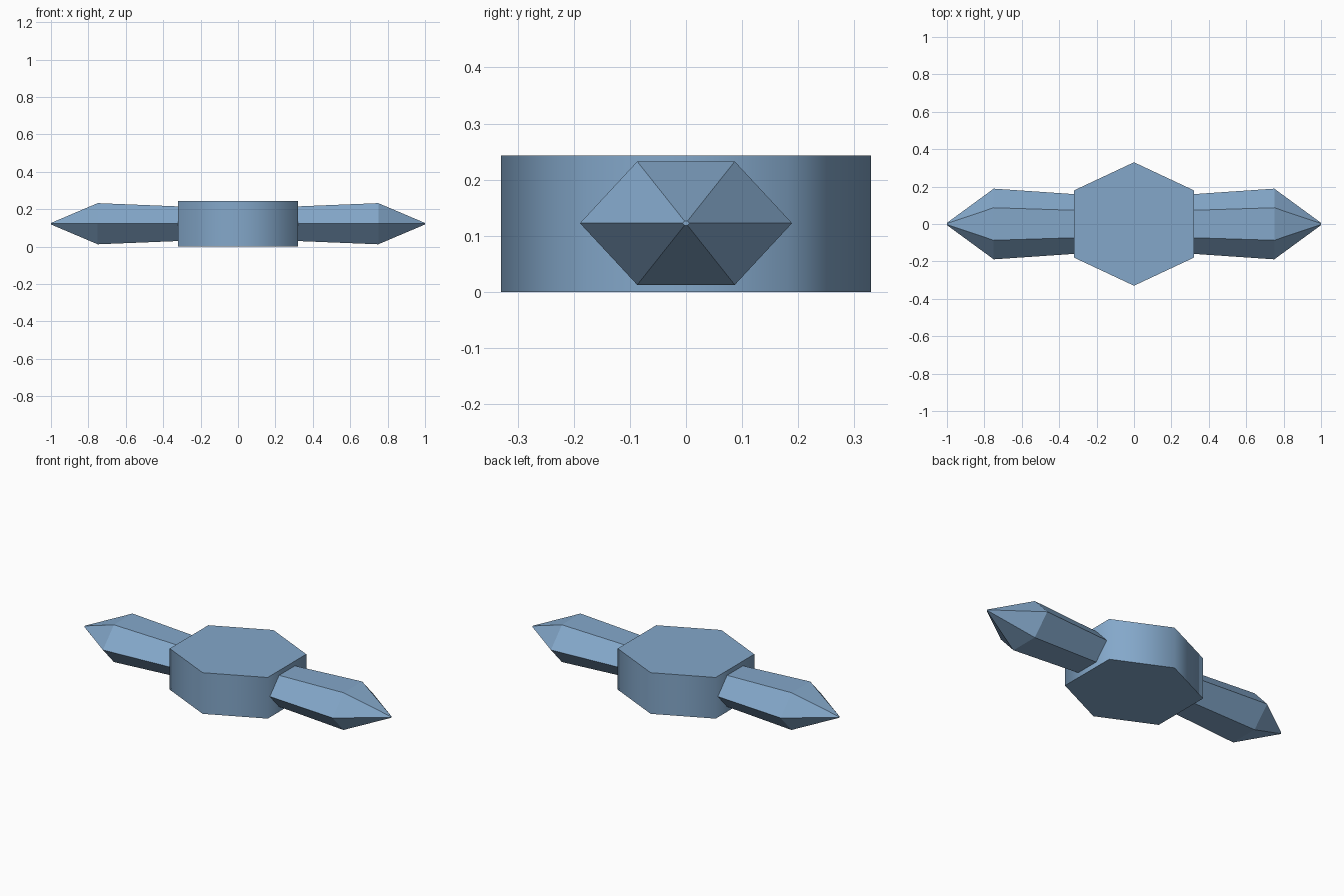
import bpy, bmesh

if "Cube" in bpy.data.objects:
    bpy.data.objects.remove(bpy.data.objects["Cube"])

MID_Z = 0.1225

blue = bpy.data.materials.new("steel blue")
blue.diffuse_color = (0.23, 0.39, 0.59, 1.0)
blue.use_nodes = True
blue.node_tree.nodes["Principled BSDF"].inputs["Base Color"].default_value = blue.diffuse_color


def loft(name, rings):
    """Skin a row of equal-sized point rings and cap both ends."""
    bm = bmesh.new()
    loops = [[bm.verts.new(p) for p in ring] for ring in rings]
    n = len(loops[0])
    for a, b in zip(loops, loops[1:]):
        for i in range(n):
            j = (i + 1) % n
            bm.faces.new((a[i], a[j], b[j], b[i]))
    bm.faces.new(loops[0])
    bm.faces.new(loops[-1])
    bmesh.ops.recalc_face_normals(bm, faces=bm.faces)
    mesh = bpy.data.meshes.new(name)
    bm.to_mesh(mesh)
    bm.free()
    mesh.materials.append(blue)
    obj = bpy.data.objects.new(name, mesh)
    bpy.context.collection.objects.link(obj)
    return obj


# Hexagonal hub: smooth side wall, flat caps
outline = [(0, -0.33), (0.32, -0.18), (0.32, 0.18),
           (0, 0.33), (-0.32, 0.18), (-0.32, -0.18)]
hub = loft("hub", [[(x, y, z) for x, y in outline] for z in (0, 0.243)])
for poly in hub.data.polygons:
    poly.use_smooth = abs(poly.normal.z) < 0.5
for edge in hub.data.edges:
    za, zb = (hub.data.vertices[v].co.z for v in edge.vertices)
    edge.use_edge_sharp = abs(za - zb) < 0.01


# Pointed six-sided arms, widening outward and then closing to a tip
def arm_ring(x, half_width, half_height):
    flat = half_width * 0.46
    section = [(half_width, 0), (flat, half_height), (-flat, half_height),
               (-half_width, 0), (-flat, -half_height), (flat, -half_height)]
    return [(x, y, MID_Z + z) for y, z in section]


for side, label in ((1, "right"), (-1, "left")):
    loft(label + "_arm", [arm_ring(side * 0.28, 0.157, 0.091),
                          arm_ring(side * 0.75, 0.189, 0.110),
                          arm_ring(side * 1.0, 0.006, 0.004)])
